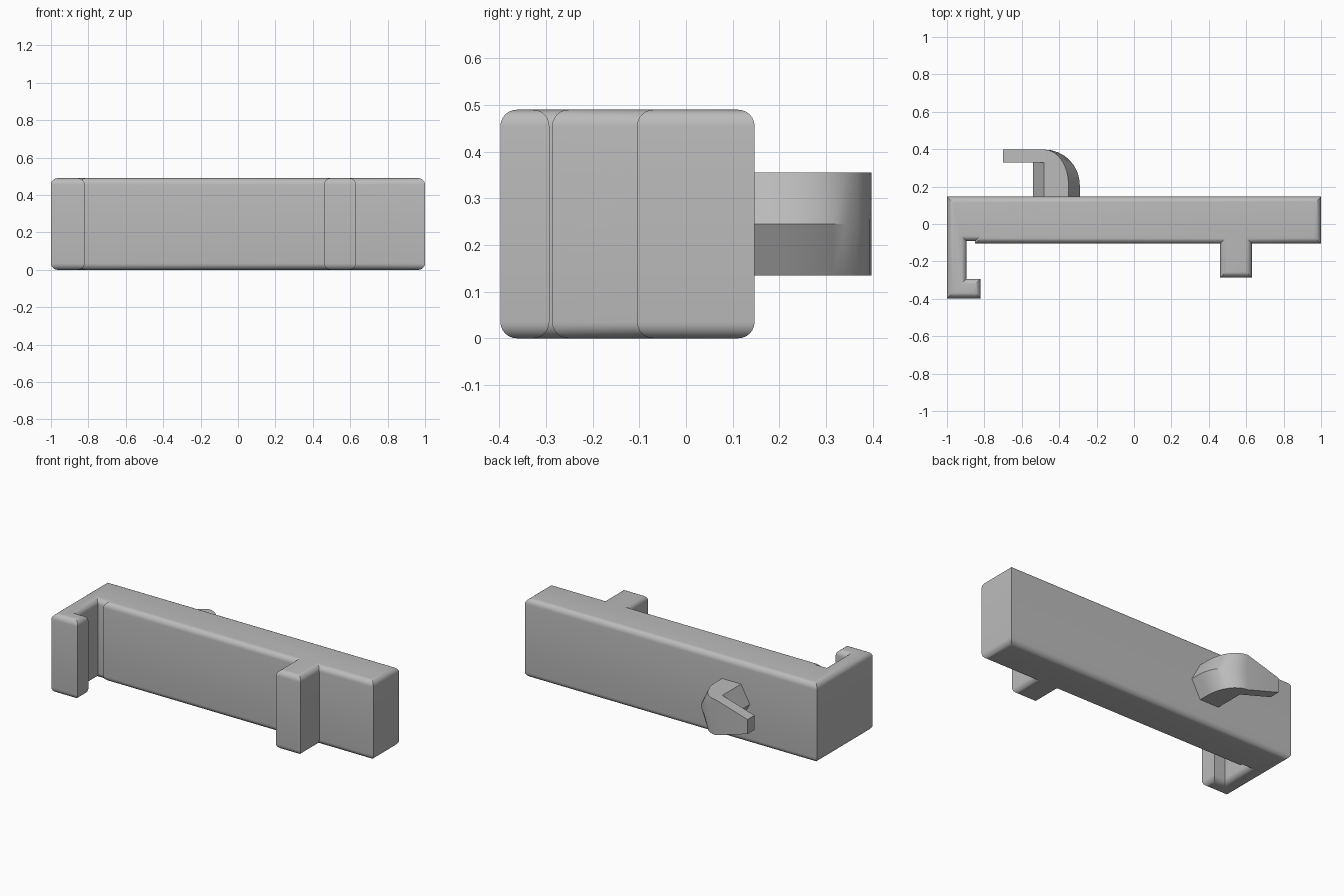
import bpy, bmesh, math
from mathutils import Vector

cube = bpy.data.objects.get("Cube")
if cube:
    bpy.data.objects.remove(cube, do_unlink=True)

grey = bpy.data.materials.new("plain grey")
grey.use_nodes = True
colour = (0.5, 0.5, 0.5, 1)
grey.diffuse_color = colour
grey.node_tree.nodes["Principled BSDF"].inputs["Base Color"].default_value = colour

HEIGHT, ROUND = 0.49, 0.035
MID_Z = HEIGHT / 2


def finish(bm, name):
    bmesh.ops.recalc_face_normals(bm, faces=bm.faces)
    mesh = bpy.data.meshes.new(name)
    bm.to_mesh(mesh)
    bm.free()
    mesh.materials.append(grey)
    obj = bpy.data.objects.new(name, mesh)
    bpy.context.collection.objects.link(obj)
    bpy.ops.object.select_all(action="DESELECT")
    obj.select_set(True)
    bpy.context.view_layer.objects.active = obj
    bpy.ops.object.shade_smooth_by_angle(angle=math.radians(30))
    return obj


# Bar with its front tab and hooked arm: one plan outline, raised, with rounded rims
outline = [(-1, 0.147), (-1, -0.398), (-0.82, -0.398), (-0.82, -0.293),
           (-0.895, -0.293), (-0.895, -0.092), (-0.85, -0.092), (-0.85, -0.105),
           (0.46, -0.105), (0.46, -0.287), (0.63, -0.287), (0.63, -0.105),
           (1, -0.105), (1, 0.147)]
bm = bmesh.new()
base = bm.faces.new([bm.verts.new((x, y, 0)) for x, y in outline])
raised = bmesh.ops.extrude_face_region(bm, geom=[base], use_keep_orig=True)
bmesh.ops.translate(bm, vec=(0, 0, HEIGHT),
                    verts=[v for v in raised["geom"] if isinstance(v, bmesh.types.BMVert)])
bmesh.ops.recalc_face_normals(bm, faces=bm.faces)
rims = [e for e in bm.edges if abs(e.verts[0].co.z - e.verts[1].co.z) < 0.01]
bmesh.ops.bevel(bm, geom=rims, offset=ROUND, offset_type="OFFSET", segments=6,
                profile=0.5, affect="EDGES", clamp_overlap=False)
finish(bm, "bar_with_hooked_arm")


# Rear clip: six-sided section with pointed flanks, swept round a quarter turn
def section(inner_edge, inner_mid, outer_edge, outer_mid, half):
    return [Vector((*p, MID_Z + s * half)) for p, s in
            ((inner_edge, 1), (inner_mid, 0), (inner_edge, -1),
             (outer_edge, -1), (outer_mid, 0), (outer_edge, 1))]


HALF, STEPS = 0.11, 8
sections = [section((-0.48, 0.13), (-0.54, 0.13), (-0.35, 0.13), (-0.29, 0.13), HALF)]
for i in range(STEPS + 1):
    t = i / STEPS
    c, s = math.cos(t * math.pi / 2), math.sin(t * math.pi / 2)
    y_in, y_out = 0.15 + 0.18 * t, 0.21 + 0.188 * s
    sections.append(section((-0.48, y_in), (-0.54, y_in),
                            (-0.48 + 0.13 * c, y_out), (-0.48 + 0.19 * c, y_out), HALF))
sections.append(section((-0.7, 0.33), (-0.7, 0.33), (-0.7, 0.398), (-0.7, 0.398), 0.045))

bm = bmesh.new()
rings = [[bm.verts.new(p) for p in ring] for ring in sections]
for a, b in zip(rings, rings[1:]):
    for k in range(6):
        n = (k + 1) % 6
        bm.faces.new((a[k], a[n], b[n], b[k]))
bm.faces.new(rings[0])
bm.faces.new(rings[-1])
finish(bm, "rear_clip")
